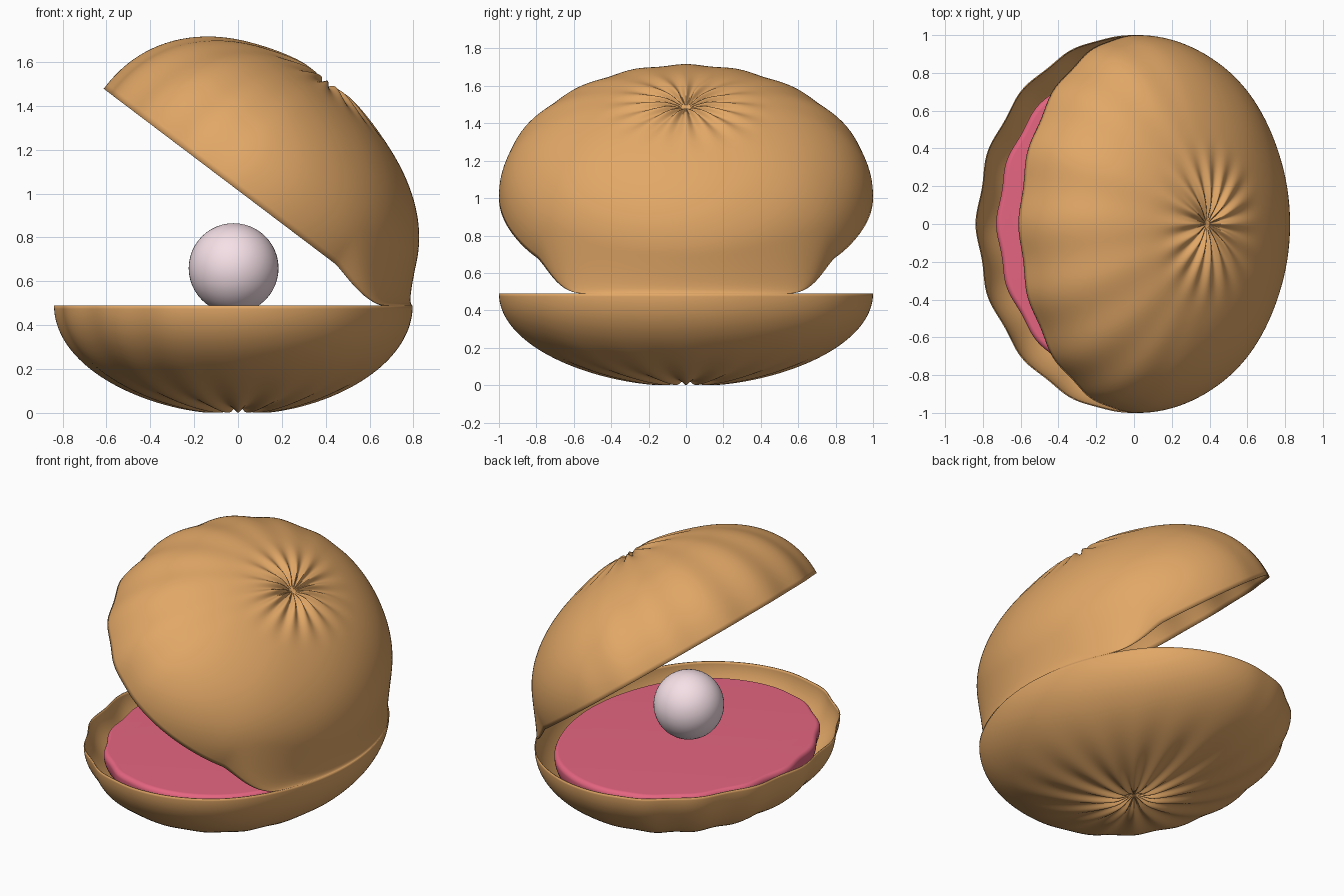
import bpy, bmesh, math
from mathutils import Vector

if "Cube" in bpy.data.objects:
    bpy.data.objects.remove(bpy.data.objects["Cube"])

SEG, RINGS, RIBS = 240, 48, 16
TILT = math.radians(37.1)
RIM_Z = 0.49


def material(name, rgb):
    m = bpy.data.materials.new(name)
    m.diffuse_color = (*rgb, 1)
    m.use_nodes = True
    m.node_tree.nodes["Principled BSDF"].inputs["Base Color"].default_value = m.diffuse_color
    return m


def smooth(a, b, v):
    t = max(0, min(1, (v - a) / (b - a)))
    return t * t * (3 - 2 * t)


def rim(th, scale=1.0):
    """Elliptical rim with ripples on the open side, slightly flattened at the hinge."""
    k = 1 + 0.011 * math.cos(RIBS * th) * smooth(-0.05, 0.5, -math.cos(th))
    flat = 1 - 0.04 * smooth(0.5, 0.95, math.cos(th))
    return Vector((0.83 * k * flat * math.cos(th), k ** 0.5 * math.sin(th), 0)) * scale


def dome(th, t, height, p, star, reach):
    """Point on a fluted half shell; t runs from pole (0) to rim (1)."""
    a = t * math.pi / 2
    r, h = math.sin(a) ** (2 / p), max(0, math.cos(a)) ** (2 / p)
    flute = star * math.cos(RIBS * th) * smooth(0, 0.12, r) * (1 - smooth(0.1, reach, r))
    pt = rim(th) * r
    pt.z = height * h * (1 + flute) - 0.03 * math.exp(-(r / 0.09) ** 2)
    return pt


def finish(ob):
    bpy.ops.object.select_all(action='DESELECT')
    bpy.context.view_layer.objects.active = ob
    ob.select_set(True)
    bpy.ops.object.shade_smooth_by_angle(angle=math.radians(40))


def build(name, fn, mat, cap=False, thick=0.0):
    bm = bmesh.new()
    pole = bm.verts.new(fn(0, 0))
    rows = [[bm.verts.new(fn(2 * math.pi * i / SEG, j / RINGS)) for i in range(SEG)]
            for j in range(1, RINGS + 1)]
    for i in range(SEG):
        n = (i + 1) % SEG
        bm.faces.new((pole, rows[0][i], rows[0][n]))
        for a, b in zip(rows, rows[1:]):
            bm.faces.new((a[i], b[i], b[n], a[n]))
    if cap:
        bm.faces.new(rows[-1])
    bmesh.ops.recalc_face_normals(bm, faces=bm.faces)
    me = bpy.data.meshes.new(name)
    bm.to_mesh(me)
    bm.free()
    ob = bpy.data.objects.new(name, me)
    bpy.context.collection.objects.link(ob)
    me.materials.append(mat)
    if thick:
        s = ob.modifiers.new("thickness", "SOLIDIFY")
        s.thickness, s.offset = thick, -1
    finish(ob)


# lower bowl
def lower(th, t):
    p = dome(th, t, RIM_Z - 0.005, 2.0, 0.025, 1.0)
    return Vector((p.x, p.y, RIM_Z - p.z))


# raised lid, its back edge pulled down onto the lower rim as a hinge
def upper(th, t):
    p = dome(th, t, 0.64, 2.15, 0.02, 0.5)
    c, s = math.cos(TILT), math.sin(TILT)
    p.x *= 0.945 if p.x < 0 else 1 + 0.09 * smooth(0, 0.8, p.x)
    q = Vector((0.02 + c * p.x + s * p.z, p.y, 1.0 - s * p.x + c * p.z))
    hinge = rim(th)
    hinge.z = RIM_Z
    w = smooth(0.60, 0.84, math.cos(th)) * smooth(0.78, 1, t)
    return q.lerp(hinge, w)


# soft body: rounded top edge, wavy outline, follows the bowl underneath
def body(th, t):
    if t < 0.75:
        a = t / 0.75 * math.pi / 2
        p = rim(th, 0.87) * math.sin(a)
        p.z = 0.42 - 0.36 * math.cos(a)
    else:
        a = (t - 0.75) / 0.25 * math.pi / 2
        p = rim(th, 0.87) * (0.965 + 0.035 * math.cos(a))
        p.z = 0.42 + 0.03 * math.sin(a)
    return p


tan = material("shell_tan", (0.76, 0.39, 0.135))
pink = material("flesh_pink", (0.78, 0.13, 0.22))
white = material("pearl_white", (0.92, 0.75, 0.80))

build("lower_shell", lower, tan, thick=0.006)
build("upper_shell", upper, tan, thick=0.006)
build("soft_body", body, pink, cap=True)

# pearl
bpy.ops.mesh.primitive_uv_sphere_add(segments=48, ring_count=24, radius=0.205,
                                     location=(-0.02, 0, 0.66))
pearl = bpy.context.object
pearl.name = "pearl"
pearl.data.materials.append(white)
finish(pearl)
